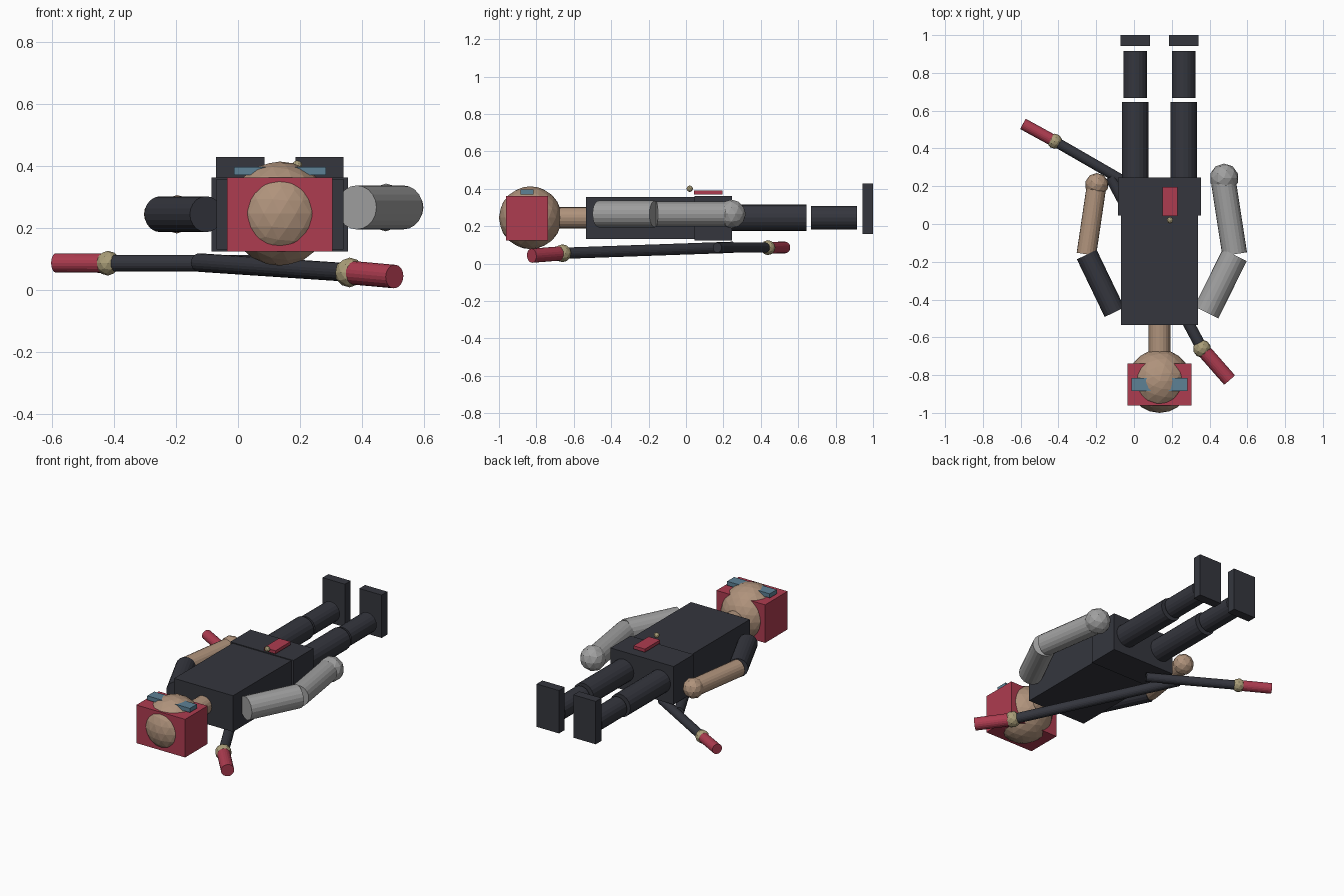
import bpy
from mathutils import Vector

if "Cube" in bpy.data.objects:
    bpy.data.objects.remove(bpy.data.objects["Cube"])


def mat(name, rgb):
    m = bpy.data.materials.new(name)
    m.diffuse_color = (*rgb, 1)
    m.use_nodes = True
    m.node_tree.nodes["Principled BSDF"].inputs["Base Color"].default_value = m.diffuse_color
    return m


DARK = mat("charcoal", (0.035, 0.037, 0.048))
RED = mat("crimson", (0.42, 0.045, 0.08))
SKIN = mat("skin", (0.43, 0.29, 0.2))
BRASS = mat("brass", (0.4, 0.34, 0.19))
BLUE = mat("visor_blue", (0.11, 0.22, 0.3))
STEEL = mat("steel", (0.35, 0.35, 0.35))


def finish(name, m):
    o = bpy.context.object
    o.name = name
    o.data.materials.append(m)
    return o


def box(name, m, x, y, z):
    """Box from (min, max) ranges."""
    c = [(r[0] + r[1]) / 2 for r in (x, y, z)]
    bpy.ops.mesh.primitive_cube_add(size=1, location=c)
    o = finish(name, m)
    o.scale = [r[1] - r[0] for r in (x, y, z)]


def ball(name, m, c, r, sub=2):
    bpy.ops.mesh.primitive_ico_sphere_add(subdivisions=sub, radius=r, location=c)
    finish(name, m)


def rod(name, m, a, b, r, sides=20):
    """Cylinder between two points."""
    a, b = Vector(a), Vector(b)
    bpy.ops.mesh.primitive_cylinder_add(vertices=sides, radius=r, depth=(b - a).length,
                                        location=(a + b) / 2)
    o = finish(name, m)
    o.rotation_mode = 'QUATERNION'
    o.rotation_quaternion = (b - a).to_track_quat('Z', 'Y')


CX, CZ = 0.135, 0.245

# Trunk
box("torso", DARK, (-0.07, 0.34), (-0.535, 0.15), (0.13, 0.357))
box("hips", DARK, (-0.085, 0.355), (0.045, 0.245), (0.122, 0.362))
rod("neck", SKIN, (CX, -0.70, CZ), (CX, -0.52, CZ), 0.057)

# Head, head wrap and visor
ball("head", SKIN, (CX, -0.832, CZ), 0.168, 3)
box("head_wrap", RED, (-0.035, 0.305), (-0.962, -0.738), (0.122, 0.362))
box("visor", BLUE, (-0.013, 0.284), (-0.885, -0.815), (0.37, 0.396))

# Legs
for side, s in (("left", -1), ("right", 1)):
    x = CX + s * 0.128
    rod(side + "_thigh", DARK, (x, 0.22, CZ), (x, 0.645, CZ), 0.071)
    rod(side + "_shin", DARK, (x, 0.667, CZ), (x, 0.915, CZ), 0.063)
    box(side + "_foot", DARK, (x - 0.078, x + 0.078), (0.943, 1.0), (0.157, 0.427))

# Natural arm and steel arm
z1, z2 = 0.243, 0.265
rod("left_upper_arm", DARK, (-0.103, -0.467, z1), (-0.25, -0.162, z1), 0.058)
rod("left_forearm", SKIN, (-0.252, -0.16, z1), (-0.2, 0.19, z1), 0.052)
ball("left_hand", SKIN, (-0.197, 0.208, z1), 0.062)
rod("right_upper_arm", STEEL, (0.383, -0.468, z2), (0.533, -0.165, z2), 0.071)
rod("right_forearm", STEEL, (0.533, -0.16, z2), (0.472, 0.235, z2), 0.066)
ball("right_hand", STEEL, (0.477, 0.243, z2), 0.077)

# Belt pouch with button
box("belt_pouch", RED, (0.15, 0.23), (0.043, 0.195), (0.37, 0.39))
ball("pouch_button", BRASS, (0.191, 0.02, 0.4), 0.017)

# Two crossed weapons under the body
for n, start, knob, tip, rs, rk, rg in (
        ("left", (0.05, 0.167, 0.085), (-0.42, 0.438, 0.085), (-0.588, 0.53, 0.086), 0.027, 0.04, 0.031),
        ("right", (-0.125, 0.25, 0.087), (0.36, -0.66, 0.055), (0.505, -0.825, 0.042), 0.03, 0.048, 0.038)):
    rod(n + "_scabbard", DARK, start, knob, rs)
    ball(n + "_guard", BRASS, knob, rk)
    rod(n + "_grip", RED, knob, tip, rg)
